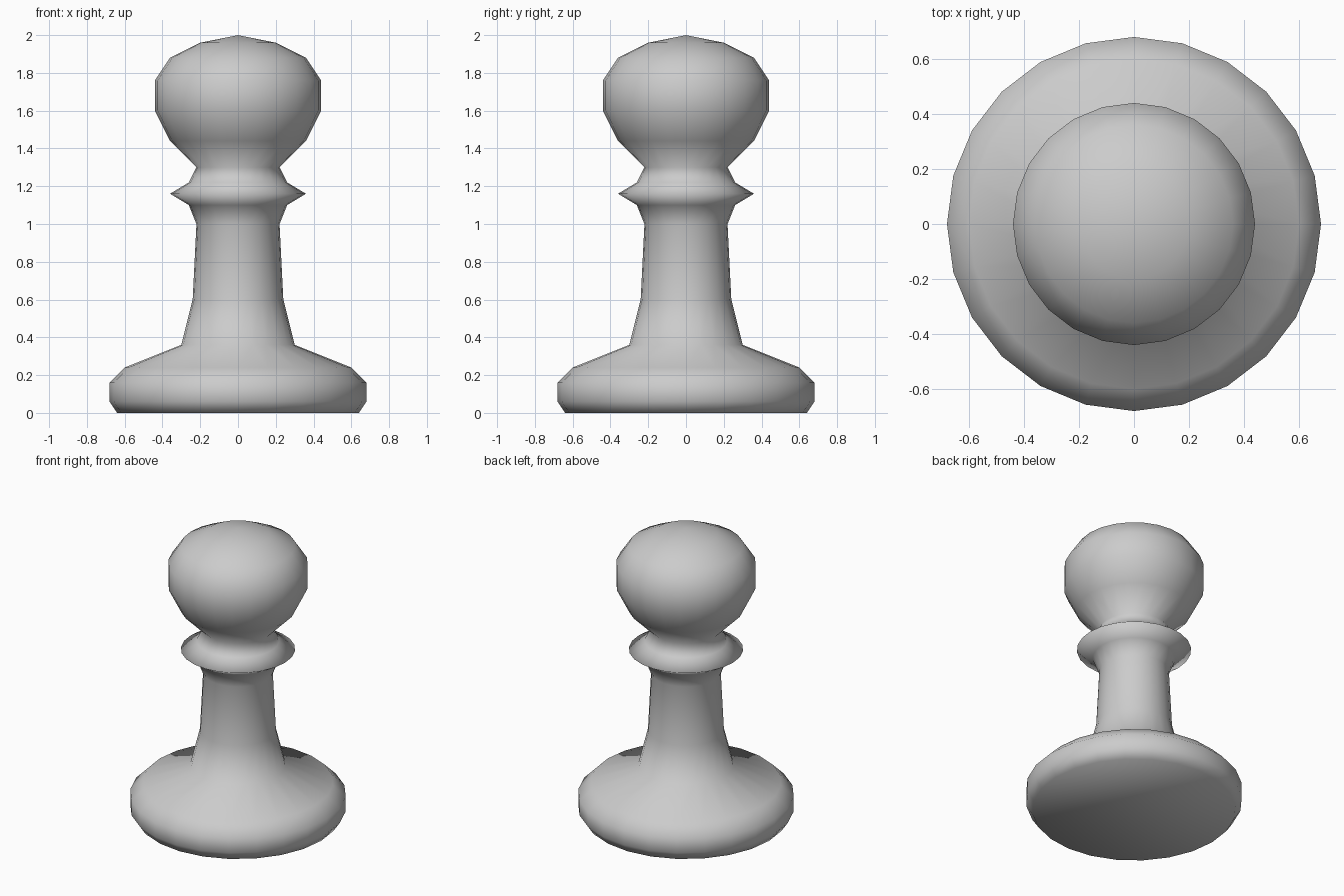
import bpy, bmesh
from math import cos, sin, tau

if "Cube" in bpy.data.objects:
    bpy.data.objects.remove(bpy.data.objects["Cube"])

SIDES = 24

# Outline (radius, height) from the foot up to the head
PROFILE = [
    (0.64, 0.0), (0.68, 0.06), (0.68, 0.16), (0.60, 0.24),   # base
    (0.30, 0.36), (0.24, 0.60), (0.22, 1.00),                # stem
    (0.26, 1.10), (0.36, 1.16), (0.26, 1.22), (0.22, 1.30),  # collar
    (0.36, 1.44), (0.44, 1.60), (0.44, 1.76), (0.36, 1.88), (0.20, 1.96),  # head
]
TOP = 2.0


def lathe(name, profile, top):
    bm = bmesh.new()
    rings = [[bm.verts.new((r * cos(tau * i / SIDES), r * sin(tau * i / SIDES), z))
              for i in range(SIDES)] for r, z in profile]
    tip = bm.verts.new((0, 0, top))
    for i in range(SIDES):
        j = (i + 1) % SIDES
        for low, high in zip(rings, rings[1:]):
            bm.faces.new((low[i], low[j], high[j], high[i]))
        bm.faces.new((rings[-1][i], rings[-1][j], tip))
    bm.faces.new(rings[0][::-1])  # flat underside
    for f in bm.faces:
        f.smooth = True
    mesh = bpy.data.meshes.new(name)
    bm.to_mesh(mesh)
    bm.free()
    obj = bpy.data.objects.new(name, mesh)
    bpy.context.collection.objects.link(obj)
    return obj


# Whole turned piece
lathe("chess_pawn", PROFILE, TOP)
